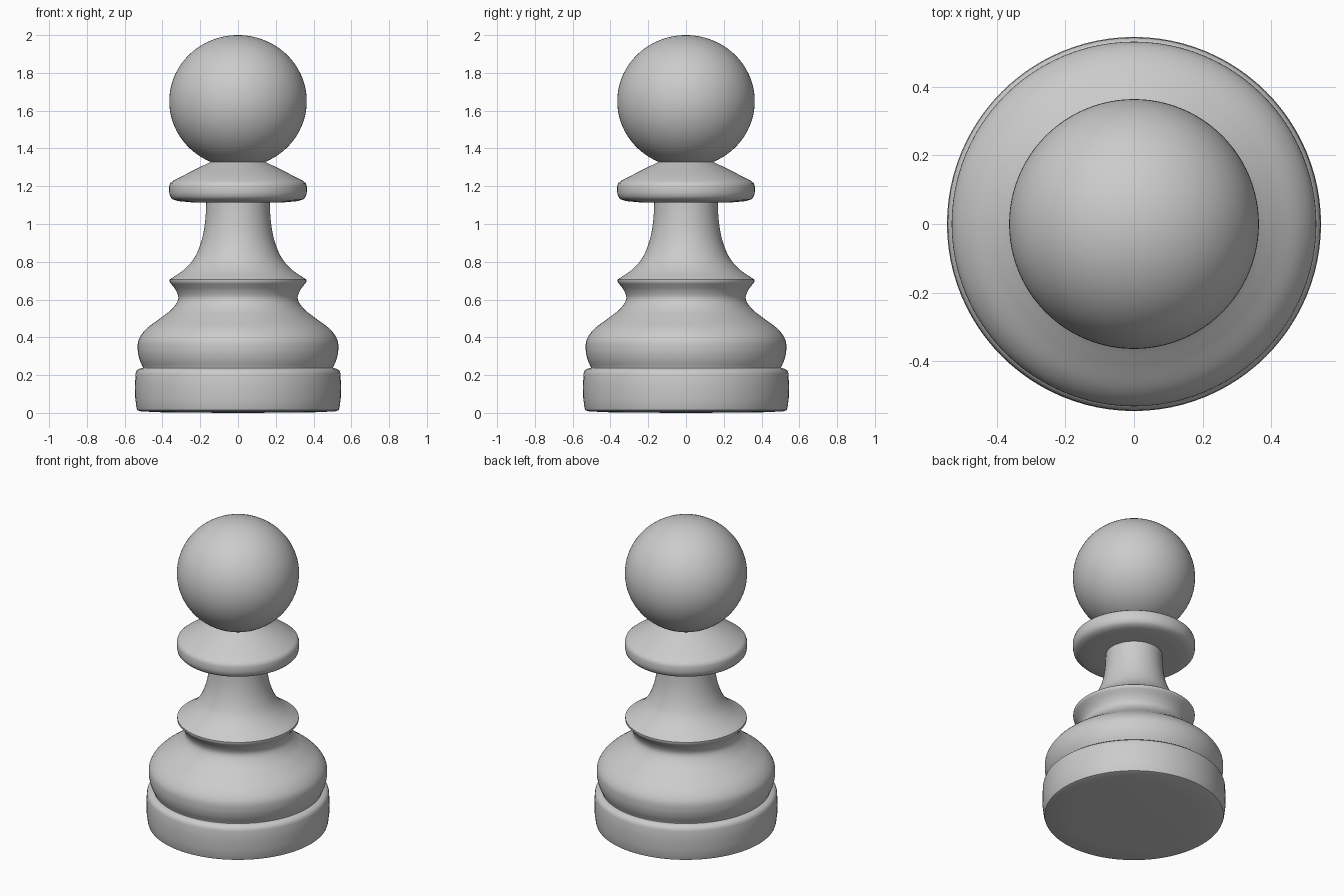
import bpy, bmesh, math
from mathutils import Vector

if "Cube" in bpy.data.objects:
    bpy.data.objects.remove(bpy.data.objects["Cube"])

SIDES = 96


def smooth_line(points, steps=6):
    """Smooth curve through (radius, height) points."""
    p = [Vector(q) for q in points]
    p = [2 * p[0] - p[1]] + p + [2 * p[-1] - p[-2]]
    out = []
    for a, b, c, d in zip(p, p[1:], p[2:], p[3:]):
        for i in range(steps):
            t = i / steps
            out.append(0.5 * (2 * b + (c - a) * t + (2 * a - 5 * b + 4 * c - d) * t**2
                              + (3 * b - a - 3 * c + d) * t**3))
    return out + [p[-2]]


# plinth: slightly domed underside, softened rims
plinth = [(0, 0), (0.38, 0.002), (0.515, 0.008), (0.533, 0.014), (0.538, 0.03),
          (0.544, 0.08), (0.545, 0.14), (0.543, 0.205), (0.538, 0.222),
          (0.525, 0.233), (0.503, 0.238)]
# bulging foot, narrowing to a waist and flaring to the lower ring
foot = smooth_line([(0.503, 0.24), (0.522, 0.285), (0.531, 0.335), (0.525, 0.39),
                    (0.485, 0.445), (0.41, 0.502), (0.35, 0.55), (0.317, 0.6),
                    (0.327, 0.645), (0.362, 0.693)])
# tapering stem above the ring
stem = smooth_line([(0.362, 0.706), (0.29, 0.755), (0.235, 0.815), (0.2, 0.89),
                    (0.18, 0.97), (0.171, 1.05), (0.168, 1.115)])
# collar with sloping top
collar = [(0.25, 1.115), (0.315, 1.121), (0.345, 1.13), (0.36, 1.146), (0.364, 1.168),
          (0.364, 1.2), (0.359, 1.216), (0.345, 1.228), (0.25, 1.277), (0.145, 1.329)]
# slightly squashed ball head
head = []
for i in range(41):
    a = math.radians(-65 + 155 * i / 40)
    head.append((0.364 * math.cos(a), 1.65 + 0.35 * math.sin(a)))
head[-1] = (0, 2.0)

# lathe the whole profile as one turned piece
bm = bmesh.new()
verts = [bm.verts.new((r, 0, z)) for r, z in plinth + foot + stem + collar + head]
edges = [bm.edges.new(pair) for pair in zip(verts, verts[1:])]
bmesh.ops.spin(bm, geom=verts + edges, cent=(0, 0, 0), axis=(0, 0, 1),
               angle=math.tau, steps=SIDES, use_merge=False)
bmesh.ops.remove_doubles(bm, verts=bm.verts, dist=0.0002)
bmesh.ops.recalc_face_normals(bm, faces=bm.faces)
mesh = bpy.data.meshes.new("turned_pawn")
bm.to_mesh(mesh)
bm.free()
pawn = bpy.data.objects.new("turned_pawn", mesh)
bpy.context.collection.objects.link(pawn)
bpy.context.view_layer.objects.active = pawn
pawn.select_set(True)
bpy.ops.object.shade_smooth_by_angle(angle=math.radians(50))
